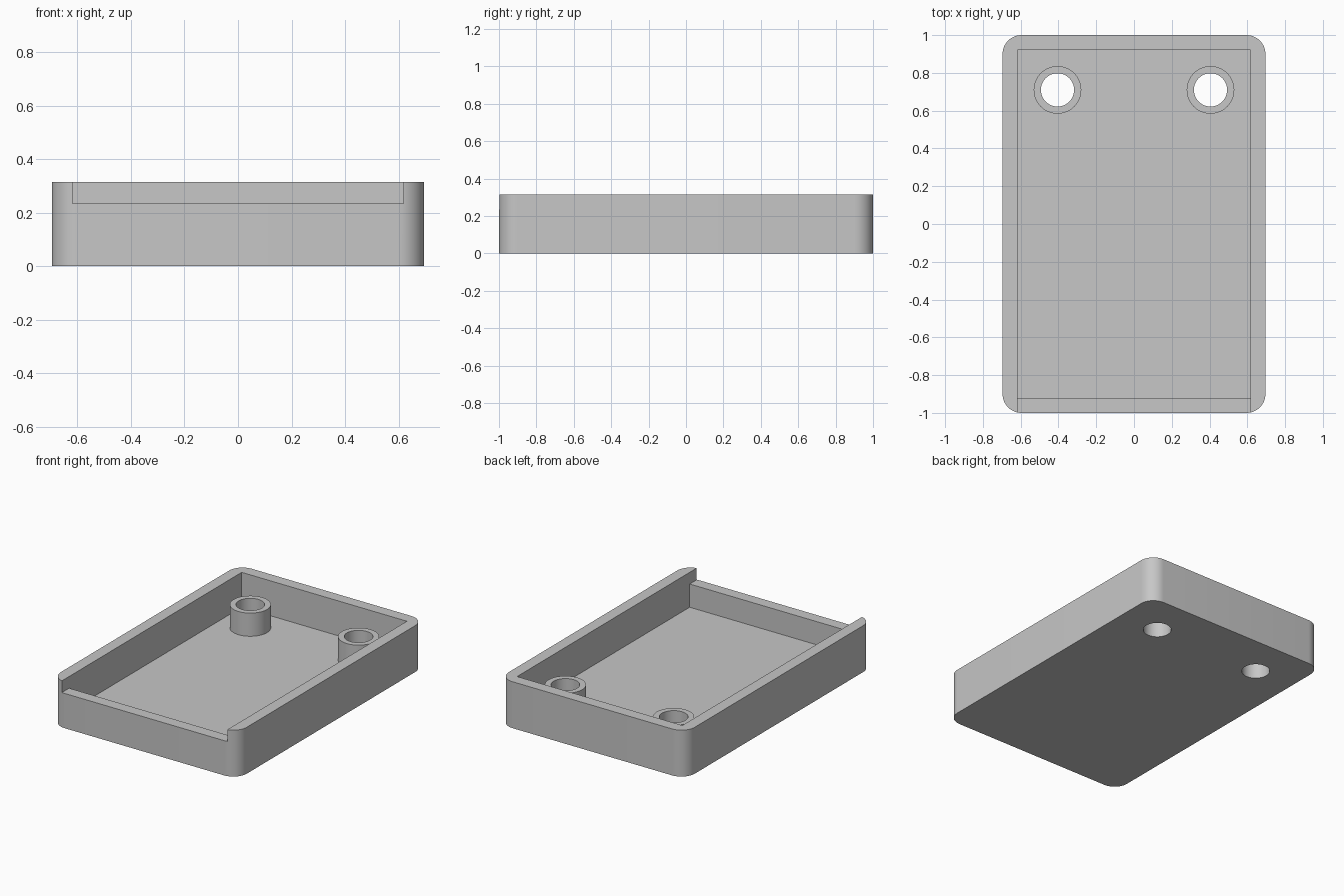
import bpy, bmesh
from mathutils import Matrix, Vector

if "Cube" in bpy.data.objects:
    bpy.data.objects.remove(bpy.data.objects["Cube"])

# Main dimensions
WIDTH, LENGTH, HEIGHT = 1.392, 2.0, 0.314
WALL, FLOOR, LEDGE, CORNER = 0.078, 0.078, 0.235, 0.1
POST_X, POST_Y, POST_R, HOLE_R = 0.405, 0.71, 0.126, 0.088

grey = bpy.data.materials.new("light_grey")
grey.use_nodes = True
colour = (0.57, 0.57, 0.57, 1)
grey.diffuse_color = colour
grey.node_tree.nodes["Principled BSDF"].inputs["Base Color"].default_value = colour


def add_object(name, bm):
    bmesh.ops.recalc_face_normals(bm, faces=bm.faces)
    mesh = bpy.data.meshes.new(name)
    bm.to_mesh(mesh)
    bm.free()
    mesh.materials.append(grey)
    obj = bpy.data.objects.new(name, mesh)
    bpy.context.collection.objects.link(obj)
    return obj


def rounded_block(name):
    bm = bmesh.new()
    bmesh.ops.create_cube(bm, size=1)
    bmesh.ops.scale(bm, vec=(WIDTH, LENGTH, HEIGHT), verts=bm.verts)
    bmesh.ops.translate(bm, vec=(0, 0, HEIGHT / 2), verts=bm.verts)
    uprights = [e for e in bm.edges
                if abs(e.verts[0].co.z - e.verts[1].co.z) > HEIGHT / 2]
    bmesh.ops.bevel(bm, geom=uprights, offset=CORNER, segments=12,
                    profile=0.5, affect='EDGES')
    return add_object(name, bm)


def cavity(name):
    # Side profile of the hollow, including the lowered front wall
    x, y, top = WIDTH / 2 - WALL, LENGTH / 2 - WALL, HEIGHT + 0.1
    profile = [(-1.1, LEDGE), (-y, LEDGE), (-y, FLOOR),
               (y, FLOOR), (y, top), (-1.1, top)]
    bm = bmesh.new()
    face = bm.faces.new([bm.verts.new((-x, py, pz)) for py, pz in profile])
    side = bmesh.ops.extrude_face_region(bm, geom=[face])
    moved = [g for g in side["geom"] if isinstance(g, bmesh.types.BMVert)]
    bmesh.ops.translate(bm, vec=(2 * x, 0, 0), verts=moved)
    return add_object(name, bm)


def cylinder_pair(name, radius, z0, z1):
    bm = bmesh.new()
    for sx in (-1, 1):
        place = Matrix.Translation(Vector((sx * POST_X, POST_Y, (z0 + z1) / 2)))
        bmesh.ops.create_cone(bm, cap_ends=True, segments=48, radius1=radius,
                              radius2=radius, depth=z1 - z0, matrix=place)
    return add_object(name, bm)


def combine(target, tool, operation):
    mod = target.modifiers.new(tool.name, 'BOOLEAN')
    mod.operation, mod.solver, mod.object = operation, 'EXACT', tool
    bpy.context.view_layer.objects.active = target
    bpy.ops.object.modifier_apply(modifier=mod.name)
    bpy.data.objects.remove(tool)


# Open tray with two hollow posts and through holes
tray = rounded_block("tray")
combine(tray, cavity("cavity"), 'DIFFERENCE')
combine(tray, cylinder_pair("posts", POST_R, FLOOR / 2, LEDGE), 'UNION')
combine(tray, cylinder_pair("screw_holes", HOLE_R, -0.1, LEDGE + 0.1), 'DIFFERENCE')

bpy.ops.object.select_all(action='DESELECT')
tray.select_set(True)
bpy.context.view_layer.objects.active = tray
bpy.ops.object.shade_smooth_by_angle(angle=0.52)
